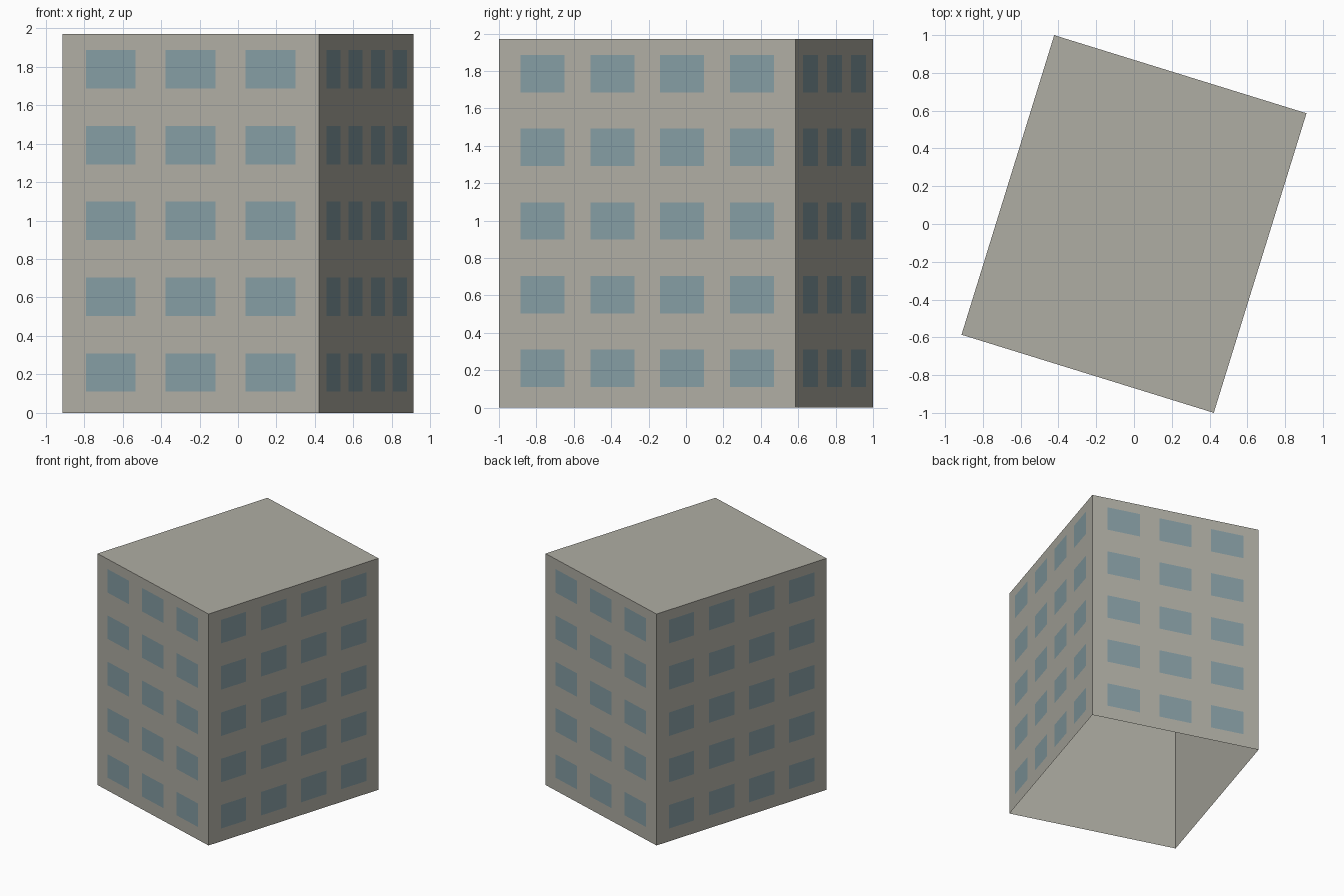
import bpy, bmesh
from math import radians, pi
from mathutils import Matrix, Vector

cube = bpy.data.objects.get("Cube")
if cube:
    bpy.data.objects.remove(cube, do_unlink=True)

WIDTH, DEPTH, HEIGHT = 1.398, 1.66, 1.97
TURN = Matrix.Rotation(radians(-17.2), 4, 'Z')
FLOORS, FLOOR_PITCH, SILL = 5, 0.394, 0.11


def material(name, colour):
    mat = bpy.data.materials.new(name)
    mat.use_nodes = True
    mat.diffuse_color = (*colour, 1)
    mat.node_tree.nodes["Principled BSDF"].inputs["Base Color"].default_value = (*colour, 1)
    return mat


def finish(bm, name, mat):
    mesh = bpy.data.meshes.new(name)
    bm.to_mesh(mesh)
    bm.free()
    mesh.materials.append(mat)
    obj = bpy.data.objects.new(name, mesh)
    obj.matrix_world = TURN
    bpy.context.collection.objects.link(obj)
    return obj


wall_grey = material("wall_grey", (0.43, 0.42, 0.37))
window_blue = material("window_blue", (0.235, 0.335, 0.365))

# Walls and roof: a box left open underneath
bm = bmesh.new()
bmesh.ops.create_cube(bm, size=1)
bmesh.ops.scale(bm, vec=(WIDTH, DEPTH, HEIGHT), verts=bm.verts)
bmesh.ops.translate(bm, vec=(0, 0, HEIGHT / 2), verts=bm.verts)
floor_face = [f for f in bm.faces if f.normal.z < -0.5]
bmesh.ops.delete(bm, geom=floor_face, context='FACES_ONLY')
finish(bm, "building_shell", wall_grey)


def window_wall(name, angle, distance, columns, pitch, width, height=0.2):
    """Grid of flat window panes just proud of one wall."""
    bm = bmesh.new()
    spin = Matrix.Rotation(angle, 4, 'Z')
    for col in range(columns):
        left = (col - (columns - 1) / 2) * pitch - width / 2
        for row in range(FLOORS):
            low = SILL + row * FLOOR_PITCH
            corners = [(left, low), (left + width, low),
                       (left + width, low + height), (left, low + height)]
            bm.faces.new([bm.verts.new(spin @ Vector((u, -distance - 0.002, z)))
                          for u, z in corners])
    finish(bm, name, window_blue)


# Three columns on the short walls, four on the long walls
for side, angle in (("front", 0), ("back", pi)):
    window_wall(side + "_windows", angle, DEPTH / 2, 3, 0.435, 0.272)
for side, angle in (("left", pi / 2), ("right", -pi / 2)):
    window_wall(side + "_windows", angle, WIDTH / 2, 4, 0.391, 0.246)
